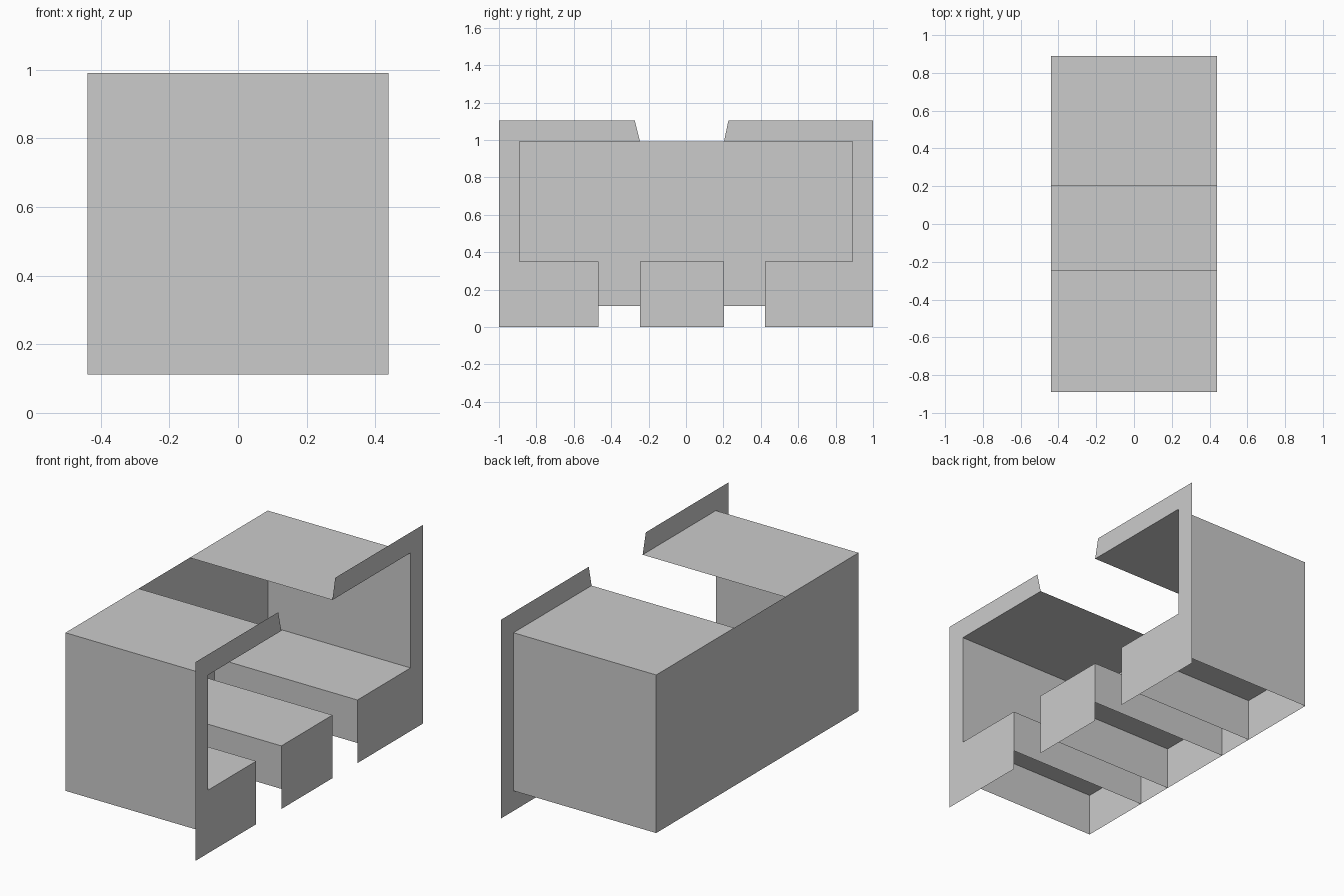
import bpy

if "Cube" in bpy.data.objects:
    bpy.data.objects.remove(bpy.data.objects["Cube"])

X = 0.439                    # half depth of the shell
LOW, SHELF, ROOF, TOP = 0.112, 0.351, 0.991, 1.105
END = 0.889                  # half length of the shell


def make(name, verts, faces):
    mesh = bpy.data.meshes.new(name)
    mesh.from_pydata(verts, [], faces)
    mesh.update()
    obj = bpy.data.objects.new(name, mesh)
    bpy.context.collection.objects.link(obj)
    return obj


def sheet(name, profile):
    """Sweep an open (y, z) profile across the depth as a thin sheet."""
    n = len(profile)
    verts = [(x, y, z) for x in (-X, X) for y, z in profile]
    return make(name, verts, [(i, i + 1, n + i + 1, n + i) for i in range(n - 1)])


def plate(name, x, outline):
    """Flat plate facing along x."""
    return make(name, [(x, y, z) for y, z in outline], [tuple(range(len(outline)))])


# Left and right bays: side sign, roof edge, slanted tip edge, shelf edge
for label, s, gap, tip, step in (("left", -1, -0.246, -0.274, -0.467),
                                 ("right", 1, 0.203, 0.227, 0.422)):
    end = s * END
    # roof panel and end wall
    sheet(label + "_roof_and_end", [(gap, ROOF), (end, ROOF), (end, SHELF), (end, LOW)])
    # raised shelf with its channel wall
    sheet(label + "_shelf", [(end, SHELF), (step, SHELF), (step, LOW)])
    # C-shaped flange around the open side
    outline = [(step, 0), (s, 0), (s, TOP), (tip, TOP), (gap, ROOF),
               (end, ROOF), (end, SHELF), (step, SHELF)]
    plate(label + "_flange", X, outline if s > 0 else outline[::-1])

# Centre shelf and its flange
sheet("centre_shelf", [(0.203, LOW), (0.203, SHELF), (-0.246, SHELF), (-0.246, LOW)])
plate("centre_flange", X, [(-0.246, 0), (0.203, 0), (0.203, SHELF), (-0.246, SHELF)])

# Closed long wall
plate("long_wall", -X, [(-END, LOW), (-END, ROOF), (END, ROOF), (END, LOW)])
